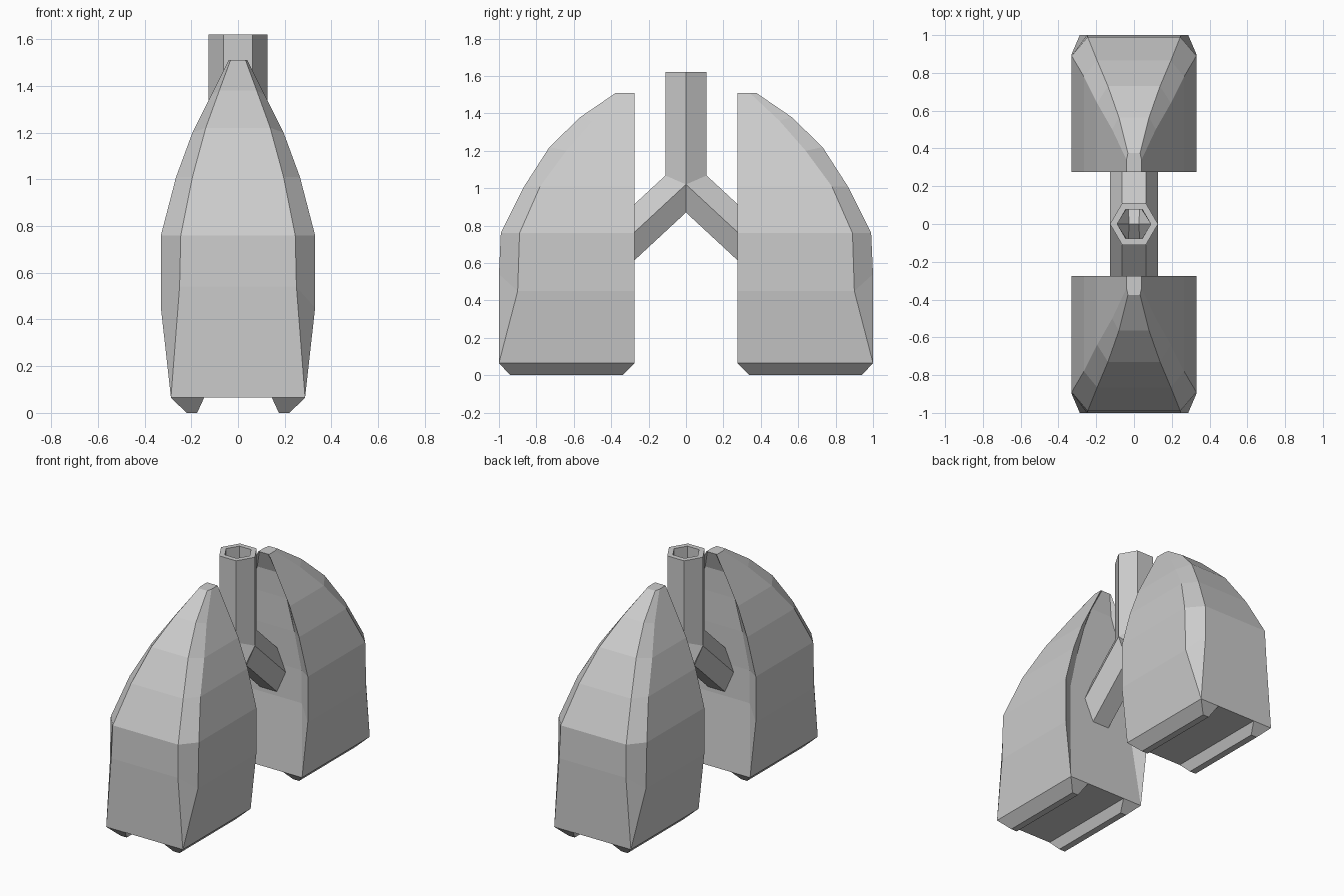
import bpy, bmesh

if "Cube" in bpy.data.objects:
    bpy.data.objects.remove(bpy.data.objects["Cube"])


def finish(name, bm):
    bmesh.ops.remove_doubles(bm, verts=bm.verts, dist=0.0005)
    bmesh.ops.recalc_face_normals(bm, faces=bm.faces)
    mesh = bpy.data.meshes.new(name)
    bm.to_mesh(mesh)
    bm.free()
    ob = bpy.data.objects.new(name, mesh)
    bpy.context.collection.objects.link(ob)
    return ob


def bridge(bm, a, b):
    for i in range(len(a)):
        j = (i + 1) % len(a)
        bm.faces.new((a[i], a[j], b[j], b[i]))


def mirror(ob, axes):
    m = ob.modifiers.new("mirror", 'MIRROR')
    m.use_axis = axes
    m.use_mirror_merge = False


INNER = 0.275

# Lung body: stacked sections with chamfered outer corners and a shallow inner recess
# (side x, side z, chamfer y, face x, face z, outer y, recess depth)
sections = [
    (.287, .065, 1.0, .287, .065, 1.0, 0),
    (.33, .45, .90, .25, .54, 1.0, .05),
    (.33, .76, .89, .245, .76, .99, .055),
    (.265, 1.01, .78, .195, 1.01, .865, .05),
    (.195, 1.20, .64, .138, 1.22, .73, .05),
    (.115, 1.36, .50, .08, 1.38, .565, .045),
    (.04, 1.51, .34, .032, 1.51, .375, 0),
]
bm = bmesh.new()
rings = []
for w, zw, yc, n, zn, yo, d in sections:
    pts = [(w, INNER, zw), (w, yc, zw), (n, yo, zn), (-n, yo, zn),
           (-w, yc, zw), (-w, INNER, zw), (-n, INNER + d, zn), (n, INNER + d, zn)]
    rings.append([bm.verts.new(p) for p in pts])
for a, b in zip(rings, rings[1:]):
    bridge(bm, a, b)
bm.faces.new([rings[0][i] for i in (0, 2, 3, 5)])
bm.faces.new(rings[-1])
mirror(finish("lungs", bm), (False, True, False))

# Bevelled ridges along both lower edges of each lung
bm = bmesh.new()
loops = []
for x0, x1, y0, y1, z in ((.145, .287, INNER, 1.0, .065), (.175, .22, .34, .94, 0)):
    loops.append([bm.verts.new((x, y, z))
                  for x, y in ((x0, y0), (x1, y0), (x1, y1), (x0, y1))])
bridge(bm, *loops)
for l in loops:
    bm.faces.new(l)
mirror(finish("lower_ridges", bm), (True, True, False))

# Windpipe: hexagonal tube mitred into two slanted branches, hollowed with solidify
R, H, F = .127, .063, .11
END, SLOPE = .335, .927
hexagon = [(R, 0), (H, F), (-H, F), (-R, 0), (-H, -F), (H, -F)]
bm = bmesh.new()
top = [bm.verts.new((x, y, 1.62)) for x, y in hexagon]
joint = [bm.verts.new((x, y, 1.068 if y else 1.02)) for x, y in hexagon]
crotch = [bm.verts.new((x, 0, .87)) for x in (-H, H)]
bridge(bm, top, joint)
drop = END * SLOPE
for s, (p, q) in ((1, (1, 2)), (-1, (5, 4))):
    start = [joint[0], joint[p], joint[q], joint[3], crotch[0], crotch[1]]
    end = [bm.verts.new((x, s * END, z - drop)) for x, z in
           ((R, 1.02), (H, 1.17), (-H, 1.17), (-R, 1.02), (-H, .87), (H, .87))]
    bridge(bm, start, end)
pipe = finish("windpipe", bm)
sol = pipe.modifiers.new("wall", 'SOLIDIFY')
sol.thickness = .033
sol.offset = -1
sol.use_even_offset = True
